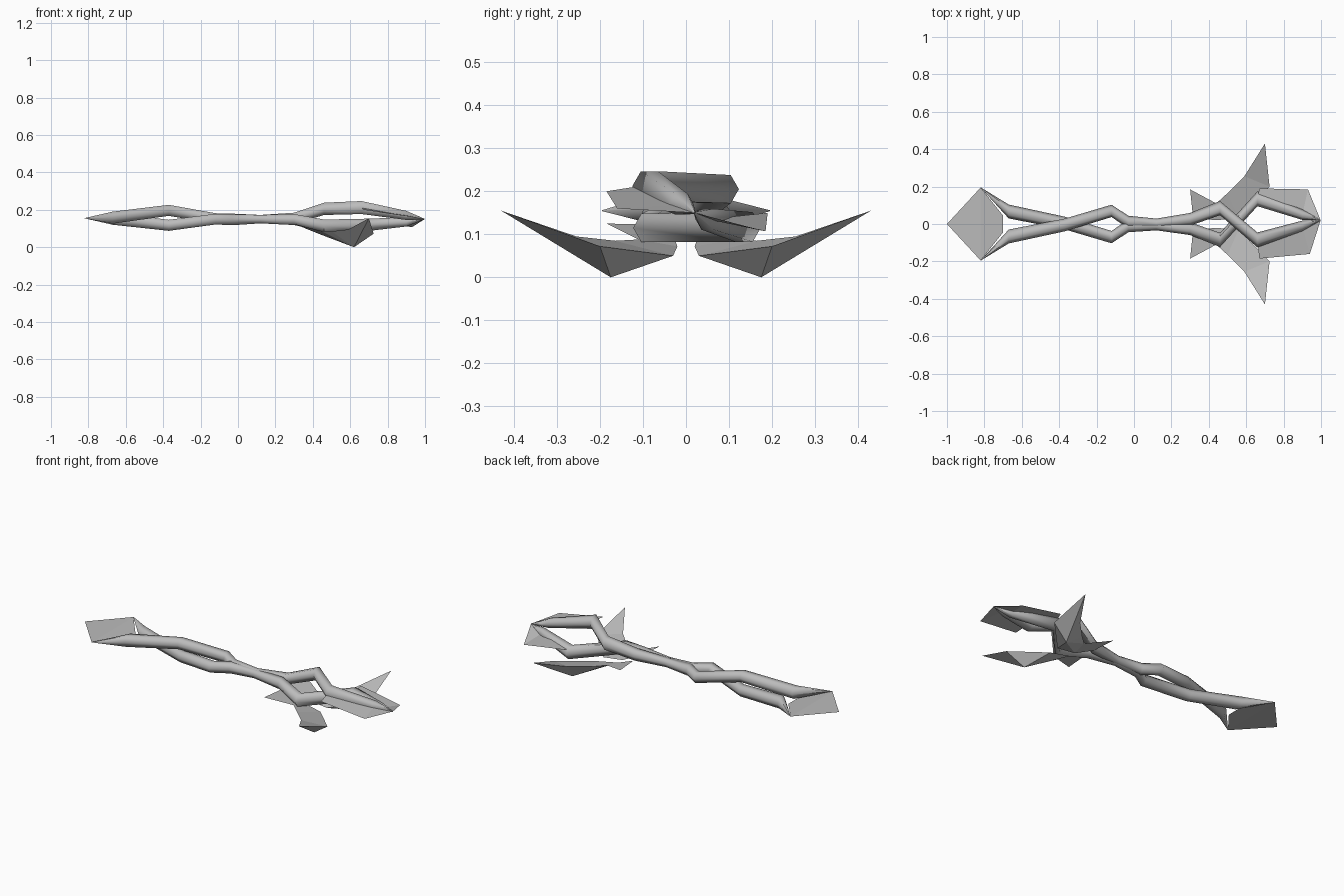
import bpy, bmesh, math

grey = bpy.data.materials.new("grey")
grey.diffuse_color = (0.5, 0.5, 0.5, 1)


def make(name, verts, faces, smooth=False):
    me = bpy.data.meshes.new(name)
    me.from_pydata(verts, [], faces)
    bm = bmesh.new()
    bm.from_mesh(me)
    bmesh.ops.recalc_face_normals(bm, faces=bm.faces)
    bm.to_mesh(me)
    bm.free()
    me.materials.append(grey)
    ob = bpy.data.objects.new(name, me)
    bpy.context.collection.objects.link(ob)
    if smooth:
        bpy.ops.object.select_all(action='DESELECT')
        ob.select_set(True)
        bpy.context.view_layer.objects.active = ob
        bpy.ops.object.shade_smooth_by_angle(angle=math.radians(65))
    return ob


def strand(name, path, n=6):
    """Six-sided tube through (x, y, z, radius) stations."""
    verts, faces = [], []
    for x, y, z, r in path:
        for k in range(n):
            a = 2 * math.pi * k / n
            verts.append((x, y + r * math.cos(a), z + r * math.sin(a)))
    for i in range(len(path) - 1):
        for k in range(n):
            j = (k + 1) % n
            faces.append((i * n + k, i * n + j, i * n + n + j, i * n + n + k))
    make(name, verts, faces, True)


# Two intertwined strands, crossing at the handle and at the head
strand("upper_strand", [
    (-0.82, -0.195, 0.155, 0.001), (-0.67, -0.067, 0.158, 0.037),
    (-0.37, -0.005, 0.197, 0.034), (-0.12, 0.07, 0.153, 0.033),
    (-0.03, 0.01, 0.150, 0.034), (0.12, 0.003, 0.150, 0.026),
    (0.30, 0.025, 0.155, 0.034), (0.46, 0.085, 0.205, 0.038),
    (0.66, -0.085, 0.212, 0.040), (0.90, -0.01, 0.170, 0.028),
    (0.998, 0.02, 0.150, 0.002)])
strand("lower_strand", [
    (-0.82, 0.195, 0.155, 0.001), (-0.67, 0.067, 0.152, 0.037),
    (-0.37, 0.005, 0.117, 0.034), (-0.12, -0.07, 0.150, 0.033),
    (-0.03, -0.01, 0.147, 0.034), (0.12, -0.008, 0.150, 0.026),
    (0.30, -0.025, 0.148, 0.034), (0.46, -0.085, 0.115, 0.038),
    (0.66, 0.135, 0.117, 0.040), (0.90, 0.05, 0.135, 0.028),
    (0.998, 0.02, 0.150, 0.002)])

# Flat diamond blade at the tail
make("tail_blade", [
    (-1, 0, 0.155), (-0.82, 0.195, 0.155), (-0.82, 0, 0.155),
    (-0.82, -0.195, 0.155), (-0.70, 0.045, 0.14), (-0.70, -0.045, 0.14),
    (-0.70, 0, 0.14)],
    [(0, 2, 1), (0, 3, 2), (1, 2, 6, 4), (2, 3, 5, 6)])

# Thin fins on the outside of the head strands
make("back_fin", [
    (0.67, 0.19, 0.150), (0.93, 0.185, 0.107), (0.998, 0.02, 0.150),
    (0.90, 0.05, 0.135), (0.66, 0.135, 0.130)],
    [(0, 1, 3, 4), (1, 2, 3)])
make("front_fin", [
    (0.67, -0.185, 0.200), (0.94, -0.16, 0.160), (0.998, 0.02, 0.150),
    (0.90, -0.01, 0.170), (0.66, -0.09, 0.215)],
    [(0, 1, 3, 4), (1, 2, 3)])

# Mirrored wings, each with a keel below and a spike toward the tail
for side, name in ((1, "back_wing"), (-1, "front_wing")):
    pts = [
        (0.70, 0.43, 0.155), (0.59, 0.255, 0.095), (0.50, 0.165, 0.085),
        (0.44, 0.11, 0.088), (0.43, 0.02, 0.072), (0.56, 0.03, 0.050),
        (0.725, 0.20, 0.072), (0.62, 0.175, 0.0),
        (0.30, 0.185, 0.125), (0.315, 0.04, 0.122)]
    faces = [(0, 1, 6), (1, 2, 5, 6), (2, 3, 4, 5)]
    faces += [(i, (i + 1) % 7, 7) for i in range(7)]
    faces += [(8, 3, 4, 9)]
    make(name, [(x, y * side, z) for x, y, z in pts], faces)
